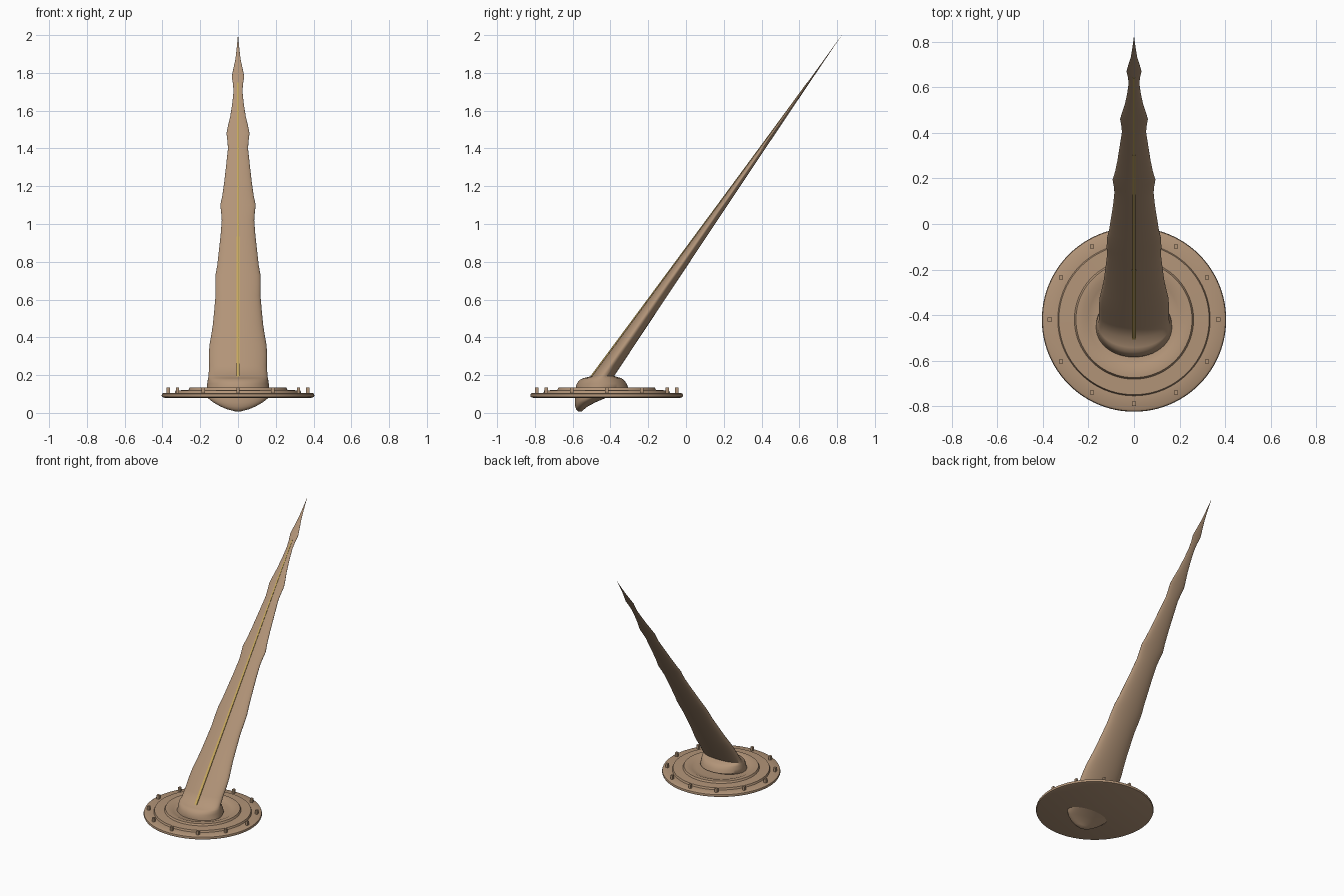
import bpy, bmesh, math

if "Cube" in bpy.data.objects:
    bpy.data.objects.remove(bpy.data.objects["Cube"])

CY = -0.42  # centre of the round base


def material(name, rgb):
    m = bpy.data.materials.new(name)
    m.diffuse_color = (*rgb, 1)
    m.use_nodes = True
    m.node_tree.nodes["Principled BSDF"].inputs["Base Color"].default_value = m.diffuse_color
    return m


BROWN = material("warm brown", (0.45, 0.30, 0.19))
GOLD = material("dull gold", (0.58, 0.40, 0.11))


def loft(name, rings, mat, angle=40):
    """Skin a stack of equal rings and close both ends."""
    bm = bmesh.new()
    loops = [[bm.verts.new(p) for p in ring] for ring in rings]
    n = len(loops[0])
    for a, b in zip(loops, loops[1:]):
        for i in range(n):
            j = (i + 1) % n
            bm.faces.new((a[i], a[j], b[j], b[i]))
    bm.faces.new(loops[0][::-1])
    bm.faces.new(loops[-1])
    bmesh.ops.recalc_face_normals(bm, faces=bm.faces)
    me = bpy.data.meshes.new(name)
    bm.to_mesh(me)
    bm.free()
    me.materials.append(mat)
    ob = bpy.data.objects.new(name, me)
    bpy.context.collection.objects.link(ob)
    bpy.ops.object.select_all(action='DESELECT')
    ob.select_set(True)
    bpy.context.view_layer.objects.active = ob
    bpy.ops.object.shade_smooth_by_angle(angle=math.radians(angle))
    return ob


def ellipse(z, y, hw, hd, n=48):
    return [(hw * math.cos(2 * math.pi * i / n),
             y + hd * math.sin(2 * math.pi * i / n), z) for i in range(n)]


def spine_y(z):
    return 0.80 - (1.965 - z) * 0.70


def half_depth(z):
    return 0.058 * max(0.0, 1 - (z - 0.2) / 1.8) ** 1.2 + 0.0005


# Round stepped base
profile = [(0.39, 0.08), (0.402, 0.084), (0.405, 0.092), (0.402, 0.101),
           (0.393, 0.106), (0.335, 0.106), (0.33, 0.119), (0.262, 0.121),
           (0.255, 0.134), (0.225, 0.135), (0.20, 0.124), (0.17, 0.118)]
loft("base_disc", [ellipse(z, CY, r, r, 96) for r, z in profile], BROWN)

# Pegs around the rim
for k in range(12):
    a = k * math.pi / 6
    bpy.ops.mesh.primitive_cube_add(
        size=1, location=(0.37 * math.cos(a), CY + 0.37 * math.sin(a), 0.118))
    peg = bpy.context.object
    peg.name = f"rim_peg_{k + 1}"
    peg.scale = (0.018, 0.018, 0.034)
    peg.data.materials.append(BROWN)

# Rounded root below the base, collar, then the leaning wavy blade
root = [(0.008, -0.562, 0.015, 0.010), (0.02, -0.56, 0.06, 0.022),
        (0.035, -0.553, 0.095, 0.034), (0.055, -0.535, 0.13, 0.054),
        (0.08, -0.505, 0.162, 0.082), (0.105, -0.47, 0.167, 0.115),
        (0.13, -0.445, 0.166, 0.14), (0.155, -0.446, 0.163, 0.132),
        (0.175, -0.446, 0.16, 0.117), (0.184, -0.443, 0.158, 0.10)]
widths = [(0.195, 0.156), (0.25, 0.153), (0.31, 0.154), (0.36, 0.151),
          (0.41, 0.142), (0.46, 0.134), (0.54, 0.126), (0.62, 0.119),
          (0.68, 0.12), (0.73, 0.119), (0.78, 0.11), (0.86, 0.101),
          (0.94, 0.092), (1.02, 0.086), (1.06, 0.089), (1.1, 0.094),
          (1.15, 0.083), (1.22, 0.073), (1.3, 0.064), (1.4, 0.053),
          (1.44, 0.056), (1.48, 0.061), (1.52, 0.053), (1.57, 0.041),
          (1.64, 0.03), (1.7, 0.024), (1.74, 0.026), (1.78, 0.033),
          (1.82, 0.025), (1.87, 0.014), (1.92, 0.008), (1.97, 0.003), (2.0, 0.0006)]
rings = [ellipse(*r) for r in root]
rings += [ellipse(z, spine_y(z), w, half_depth(z)) for z, w in widths]
loft("blade", rings, BROWN, 50)

# Thin inlaid strip on the front of the blade
strip = []
for i in range(25):
    z = 0.19 + 1.56 * i / 24
    t = i / 24
    front = spine_y(z) - half_depth(z) - (0.008 - 0.006 * t)
    w = 0.009 - 0.005 * t
    strip.append([(-w, front, z), (w, front, z),
                  (w, front + 0.014, z), (-w, front + 0.014, z)])
loft("gold_inlay", strip, GOLD, 30)
